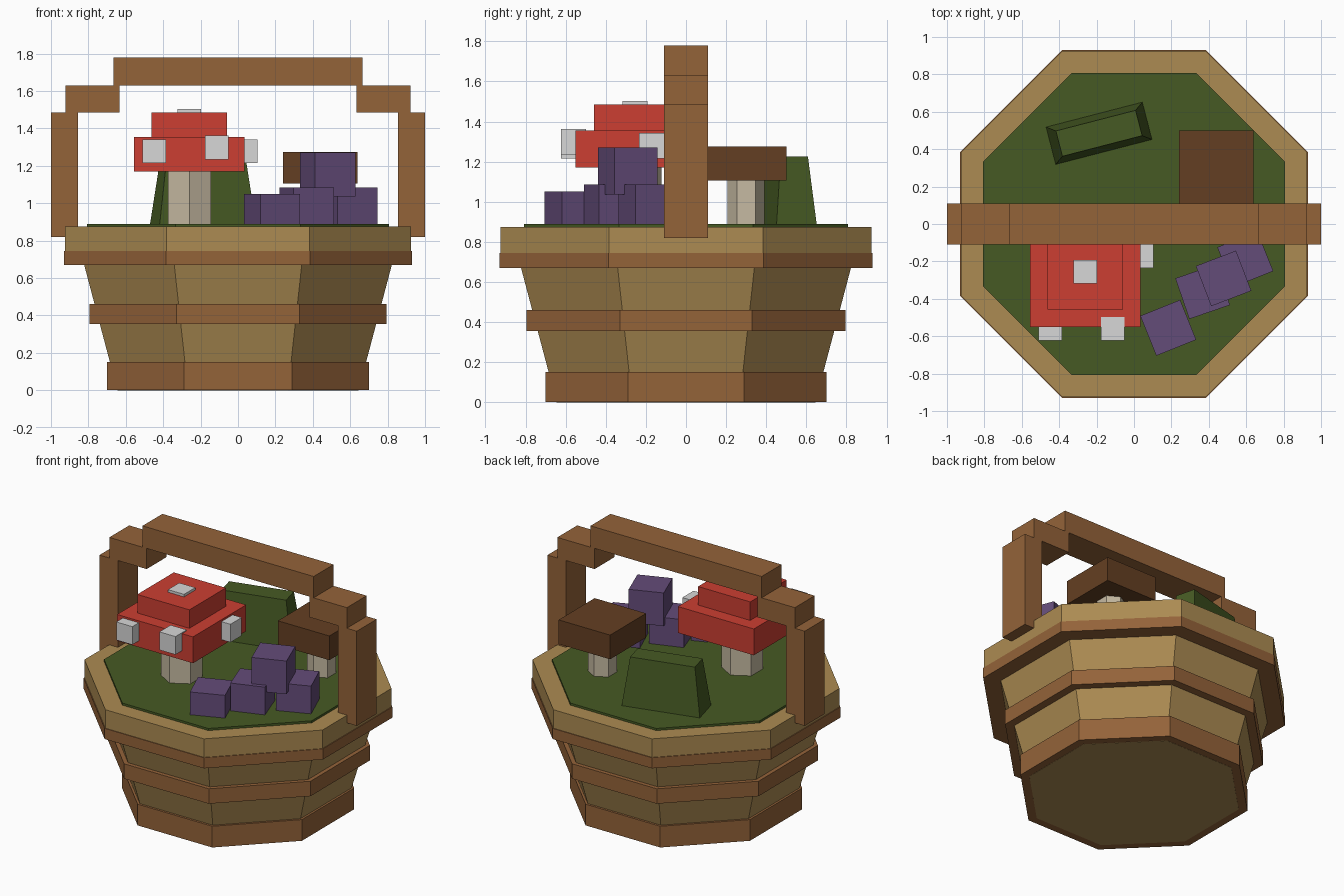
import bpy
import bmesh
from math import cos, sin, pi, radians
from mathutils import Matrix

cube = bpy.data.objects.get("Cube")
if cube:
    bpy.data.objects.remove(cube, do_unlink=True)


def material(name, rgb):
    """Flat material from 0-255 display values, stored linear."""
    linear = [((c / 255 + 0.055) / 1.055) ** 2.4 for c in rgb]
    m = bpy.data.materials.new(name)
    m.use_nodes = True
    m.diffuse_color = (*linear, 1)
    m.node_tree.nodes["Principled BSDF"].inputs["Base Color"].default_value = (*linear, 1)
    return m


TAN = material("light_wood", (172, 139, 82))
BROWN = material("brown_wood", (148, 99, 57))
RED = material("red_cap", (204, 62, 50))
WHITE = material("white_spots", (215, 215, 215))
STEM = material("pale_stem", (198, 186, 162))
GREEN = material("moss_green", (70, 90, 35))
PURPLE = material("berry_purple", (100, 76, 121))
DARK = material("dark_brown_cap", (100, 63, 34))


def loft(name, mat, bottom, top, z0, z1, at=(0, 0), turn=0):
    """Solid between two matching horizontal outlines."""
    bm = bmesh.new()
    low = [bm.verts.new((x, y, z0)) for x, y in bottom]
    high = [bm.verts.new((x, y, z1)) for x, y in top]
    n = len(low)
    bm.faces.new(low[::-1])
    bm.faces.new(high)
    for i in range(n):
        j = (i + 1) % n
        bm.faces.new((low[i], low[j], high[j], high[i]))
    bm.transform(Matrix.Translation((*at, 0)) @ Matrix.Rotation(radians(turn), 4, "Z"))
    mesh = bpy.data.meshes.new(name)
    bm.to_mesh(mesh)
    bm.free()
    mesh.materials.append(mat)
    ob = bpy.data.objects.new(name, mesh)
    bpy.context.collection.objects.link(ob)
    return ob


def octagon(flat):
    r = flat / cos(pi / 8)
    return [(r * cos(pi / 8 + i * pi / 4), r * sin(pi / 8 + i * pi / 4)) for i in range(8)]


def hexagon(r):
    return [(r * cos(pi / 6 + i * pi / 3), r * sin(pi / 6 + i * pi / 3)) for i in range(6)]


def rect(w, d):
    return [(-w / 2, -d / 2), (w / 2, -d / 2), (w / 2, d / 2), (-w / 2, d / 2)]


def box(name, mat, at, w, d, z0, z1, turn=0):
    return loft(name, mat, rect(w, d), rect(w, d), z0, z1, at, turn)


# Tub: tapered body, bands and rim
loft("tub_body", TAN, octagon(0.645), octagon(0.825), 0, 0.68)
for name, mat, flat, z0, z1 in [
    ("base_band", BROWN, 0.70, 0.001, 0.15),
    ("middle_band", BROWN, 0.795, 0.355, 0.46),
    ("rim_band", BROWN, 0.93, 0.67, 0.745),
    ("rim", TAN, 0.925, 0.745, 0.875),
    ("moss_bed", GREEN, 0.807, 0.8, 0.89),
]:
    loft(name, mat, octagon(flat), octagon(flat), z0, z1)

# Stepped handle
box("handle_top", BROWN, (0, 0), 1.33, 0.22, 1.63, 1.78)
for side, label in ((1, "left"), (-1, "right")):
    box("handle_step_" + label, BROWN, (side * 0.778, 0), 0.29, 0.22, 1.485, 1.63)
    box("handle_post_" + label, BROWN, (side * 0.928, 0), 0.144, 0.22, 0.82, 1.485)

# Red mushroom with spots
red_at = (-0.26, -0.255)
loft("red_mushroom_stem", STEM, hexagon(0.133), hexagon(0.133), 0.85, 1.18, red_at)
box("red_cap_lower", RED, red_at, 0.59, 0.59, 1.17, 1.355)
box("red_cap_upper", RED, red_at, 0.405, 0.405, 1.35, 1.485)
box("spot_top", WHITE, red_at, 0.125, 0.125, 1.38, 1.503)
box("spot_front_right", WHITE, (-0.448, -0.56), 0.125, 0.125, 1.215, 1.342)
box("spot_front_left", WHITE, (-0.113, -0.56), 0.125, 0.125, 1.235, 1.362)
box("spot_left", WHITE, (0.043, -0.172), 0.125, 0.125, 1.215, 1.342)

# Brown mushroom
brown_at = (0.44, 0.3)
loft("brown_mushroom_stem", STEM, hexagon(0.092), hexagon(0.092), 0.85, 1.12, brown_at)
box("brown_mushroom_cap", DARK, brown_at, 0.4, 0.4, 1.105, 1.275)

# Mossy mound at the back
loft("moss_mound", GREEN, rect(0.537, 0.21), rect(0.44, 0.14), 0.87, 1.225,
     (-0.187, 0.485), 14.5)

# Berry cubes
for i, (x, y, top, turn) in enumerate([
    (0.183, -0.555, 1.05, 22),
    (0.367, -0.362, 1.085, 19),
    (0.595, -0.188, 1.085, 22),
    (0.479, -0.291, 1.27, 21),
]):
    box("berry_%d" % (i + 1), PURPLE, (x, y), 0.23, 0.23, top - 0.233, top, turn)
